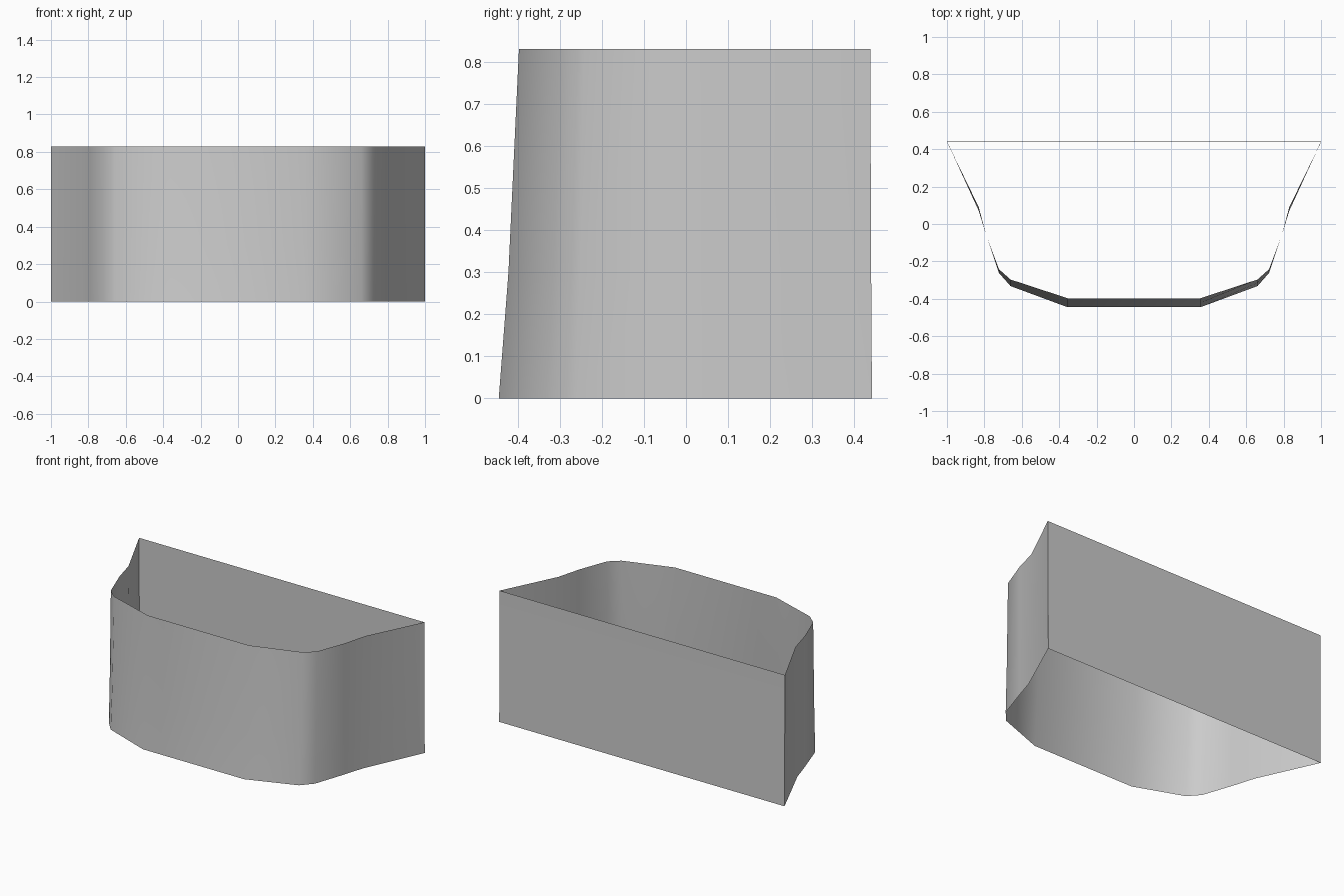
import bpy, bmesh
from math import radians

if "Cube" in bpy.data.objects:
    bpy.data.objects.remove(bpy.data.objects["Cube"])

grey = bpy.data.materials.new("plain grey")
grey.use_nodes = True
grey.diffuse_color = (0.6, 0.6, 0.6, 1)
grey.node_tree.nodes["Principled BSDF"].inputs["Base Color"].default_value = (0.6, 0.6, 0.6, 1)

# Half outline from the back corner to the front: x, y at the rim, y at the base
HALF = [(1.0, 0.438, 0.442), (0.83, 0.09, 0.07), (0.79, -0.06, -0.06),
        (0.722, -0.242, -0.262), (0.66, -0.297, -0.332), (0.355, -0.397, -0.445)]
# Height of each ring and how far it has moved from base to rim outline
RINGS = [(0.0, 0.0), (0.3, 0.48), (0.83, 1.0)]


def ring_points(z, blend):
    right = [(x, base + (rim - base) * blend, z) for x, rim, base in HALF]
    left = [(-x, y, h) for x, y, h in reversed(right)]
    return right + left


def finish(name, bm):
    mesh = bpy.data.meshes.new(name)
    bmesh.ops.recalc_face_normals(bm, faces=bm.faces)
    bm.to_mesh(mesh)
    bm.free()
    mesh.materials.append(grey)
    obj = bpy.data.objects.new(name, mesh)
    bpy.context.collection.objects.link(obj)
    bpy.ops.object.select_all(action="DESELECT")
    obj.select_set(True)
    bpy.context.view_layer.objects.active = obj
    bpy.ops.object.shade_smooth_by_angle(angle=radians(50))


# Open-ended thin shell: curved front and sides closed by a flat back wall
bm = bmesh.new()
rings = [[bm.verts.new(p) for p in ring_points(z, t)] for z, t in RINGS]
count = len(rings[0])
for low, high in zip(rings, rings[1:]):
    for i in range(count):
        j = (i + 1) % count
        bm.faces.new((low[j], low[i], high[i], high[j]))
finish("curved_bin_shell", bm)
